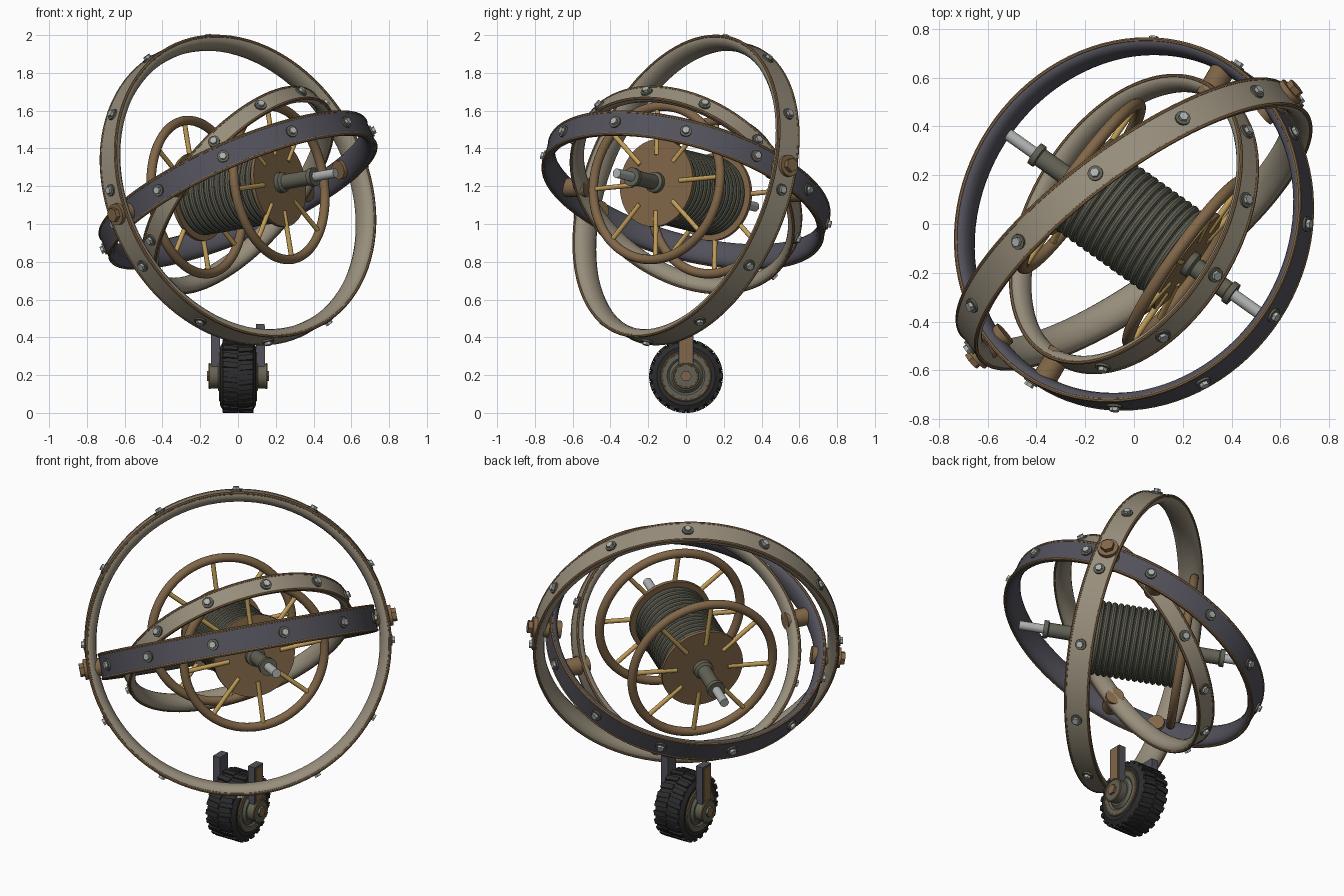
import bpy, bmesh, math
from mathutils import Vector, Matrix

if "Cube" in bpy.data.objects:
    bpy.data.objects.remove(bpy.data.objects["Cube"])


def material(name, r, g, b):
    m = bpy.data.materials.new(name)
    m.use_nodes = True
    m.diffuse_color = (r, g, b, 1)
    m.node_tree.nodes["Principled BSDF"].inputs["Base Color"].default_value = (r, g, b, 1)
    return m


BEIGE = material("warm beige", 0.31, 0.27, 0.20)
SLATE = material("slate grey", 0.085, 0.083, 0.105)
BROWN = material("bronze brown", 0.22, 0.135, 0.065)
GOLD = material("brass gold", 0.55, 0.35, 0.10)
OLIVE = material("olive grey", 0.12, 0.12, 0.09)
SILVER = material("silver", 0.42, 0.44, 0.43)
RUBBER = material("black rubber", 0.025, 0.025, 0.027)

CENTRE = Vector((0, 0, 1.18))


def frame(origin, axis, ref=(0.3, 0.5, 0.8)):
    """Matrix with z along axis and x along the part of ref square to it."""
    z = Vector(axis).normalized()
    x = Vector(ref)
    x = (x - z * x.dot(z)).normalized()
    m = Matrix((x, z.cross(x), z)).transposed().to_4x4()
    m.translation = origin
    return m


def lathe(bm, profile, mat, segs=64, closed=False):
    """Revolve (radius, height) points about the local z axis."""
    rings = []
    for i in range(segs):
        a = math.tau * i / segs
        rings.append([bm.verts.new(mat @ Vector((r * math.cos(a), r * math.sin(a), h)))
                      for r, h in profile])
    n = len(profile)
    for i in range(segs):
        p, q = rings[i], rings[(i + 1) % segs]
        for j in range(n if closed else n - 1):
            k = (j + 1) % n
            bm.faces.new((p[j], q[j], q[k], p[k]))


def rod(bm, radius, lo, hi, mat, segs=24):
    lathe(bm, [(0, lo), (radius, lo), (radius, hi), (0, hi)], mat, segs)


def torus(bm, radius, tube, height, mat, segs=72, sides=10):
    pts = [(radius + tube * math.cos(math.tau * i / sides),
            height + tube * math.sin(math.tau * i / sides)) for i in range(sides)]
    lathe(bm, pts, mat, segs, True)


def box(bm, size, mat):
    bmesh.ops.create_cube(bm, size=1, matrix=mat @ Matrix.Diagonal((*size, 1)))


def finish(name, bm, mat):
    bmesh.ops.remove_doubles(bm, verts=bm.verts, dist=1e-5)
    bmesh.ops.recalc_face_normals(bm, faces=bm.faces)
    mesh = bpy.data.meshes.new(name)
    bm.to_mesh(mesh)
    bm.free()
    mesh.materials.append(mat)
    ob = bpy.data.objects.new(name, mesh)
    bpy.context.collection.objects.link(ob)
    bpy.ops.object.select_all(action="DESELECT")
    ob.select_set(True)
    bpy.context.view_layer.objects.active = ob
    bpy.ops.object.shade_smooth_by_angle(angle=math.radians(35))
    return ob


# Gimbal rings with edge trim and twelve bolts each
def gimbal(name, normal, ref, radius, half, thick, mat):
    f = frame(CENTRE, normal, ref)
    bm = bmesh.new()
    profile = [(radius, -half), (radius, half)]
    for i in range(9):
        a = math.pi * i / 8
        profile.append((radius - 0.015 - (thick - 0.015) * math.sin(a), half * math.cos(a)))
    lathe(bm, profile, f, 96, True)
    finish(name, bm, mat)

    bm = bmesh.new()
    for side in (-1, 1):
        torus(bm, radius - 0.005, 0.009, side * (half - 0.004), f, 96, 8)
    finish(name + "_trim", bm, BROWN)

    washers, heads = bmesh.new(), bmesh.new()
    for i in range(12):
        out = f.to_3x3() @ Vector((math.cos(math.tau * i / 12), math.sin(math.tau * i / 12), 0))
        b = frame(CENTRE + out * radius, out, normal)
        rod(washers, 0.032, -0.005, 0.009, b, 12)
        rod(heads, 0.02, 0, 0.024, b, 6)
    finish(name + "_washers", washers, OLIVE)
    finish(name + "_bolts", heads, SILVER)


gimbal("outer_ring", (0.57, -0.76, 0.31), (-0.16, 0.21, 0.80), 0.84, 0.07, 0.06, BEIGE)
gimbal("middle_ring", (-0.39, 0.252, 0.886), (-0.08, -0.75, 0.18), 0.77, 0.07, 0.05, SLATE)
gimbal("inner_ring", (-0.68, 0.41, 0.60), (0.32, -0.20, 0.54), 0.65, 0.052, 0.05, BEIGE)

# Pivots joining neighbouring rings
outer_axis = Vector((0.65, 0.55, 0.13))
inner_axis = Vector((0.50, 0.866, -0.02))
pivots, bosses = bmesh.new(), bmesh.new()
for side in (-1, 1):
    f = frame(CENTRE, outer_axis * side)
    rod(pivots, 0.05, 0.70, 0.83, f)
    rod(pivots, 0.058, 0.83, 0.86, f)
    rod(pivots, 0.038, 0.85, 0.885, f, 6)
    rod(bosses, 0.05, 0.60, 0.74, frame(CENTRE, inner_axis * side))
finish("outer_pivots", pivots, BROWN)
finish("inner_pivots", bosses, BROWN)

# Rotor: axle, spool, coil and two spoked wheels
rotor = frame(CENTRE, (0.52, -0.37, 0.09), (0.7, 1.0, 0.1))
bm = bmesh.new()
rod(bm, 0.025, -0.64, 0.64, rotor)
finish("axle", bm, SILVER)

sleeves, discs, rims, spokes = (bmesh.new() for _ in range(4))
for side in (-1, 1):
    f = rotor @ Matrix.Rotation(math.pi if side < 0 else 0, 4, "X")
    lathe(sleeves, [(0, 0.25), (0.055, 0.25), (0.055, 0.30), (0.04, 0.31), (0.04, 0.475),
                    (0.05, 0.48), (0.05, 0.505), (0, 0.505)], f, 32)
    rod(discs, 0.235, 0.255, 0.275, f, 64)
    torus(rims, 0.41, 0.025, 0.27, f, 80, 14)
    for i in range(8):
        a = Matrix.Rotation(math.tau * i / 8, 4, "Z") @ Matrix.Translation((0, 0, 0.272))
        rod(spokes, 0.013, 0.15, 0.41, f @ a @ Matrix.Rotation(math.pi / 2, 4, "Y"), 12)
finish("axle_sleeves", sleeves, OLIVE)
finish("spool_discs", discs, BROWN)
finish("flywheel_rims", rims, BROWN)
finish("spokes", spokes, GOLD)

bm = bmesh.new()
rod(bm, 0.19, -0.26, 0.26, rotor, 48)
turns = 15
for i in range(turns):
    torus(bm, 0.19, 0.0175, -0.238 + 0.476 * i / (turns - 1), rotor, 64, 10)
finish("coil", bm, OLIVE)

# Ground wheel: tyre with tread lugs
wheel = frame((0, 0, 0.195), (1, 0, 0), (0, 1, 0))
bm = bmesh.new()
lathe(bm, [(0.12, -0.09), (0.155, -0.095), (0.18, -0.08), (0.188, -0.05), (0.188, 0.05),
           (0.18, 0.08), (0.155, 0.095), (0.12, 0.09)], wheel, 64, True)
for i in range(22):
    for side in (-1, 1):
        spin = Matrix.Rotation(math.tau * (i + side / 8) / 22, 4, "Z")
        box(bm, (0.02, 0.03, 0.078),
            wheel @ spin @ Matrix.Translation((0.185, 0, side * 0.041))
            @ Matrix.Rotation(side * 0.1, 4, "X"))
finish("tyre", bm, RUBBER)

# Hub, hub trim, axle caps and fork on each side
hub, trim, fork, face = (bmesh.new() for _ in range(4))
for side in (-1, 1):
    f = frame((0, 0, 0.195), (side, 0, 0), (0, 1, 0))
    lathe(hub, [(0, 0), (0.125, 0), (0.125, 0.098), (0.10, 0.098), (0.09, 0.09),
                (0.075, 0.105), (0, 0.105)], f, 48)
    rod(hub, 0.065, 0.10, 0.152, f, 32)
    torus(trim, 0.128, 0.007, 0.094, f, 48, 8)
    torus(trim, 0.064, 0.006, 0.15, f, 48, 8)
    rod(trim, 0.03, 0.15, 0.165, f, 6)
    box(fork, (0.045, 0.08, 0.29), Matrix.Translation((side * 0.117, 0, 0.325)))
    box(face, (0.006, 0.065, 0.27), Matrix.Translation((side * 0.141, 0, 0.325)))
finish("wheel_hub", hub, OLIVE)
finish("hub_trim", trim, BROWN)
finish("fork_arms", fork, SLATE)
finish("fork_plates", face, BROWN)
